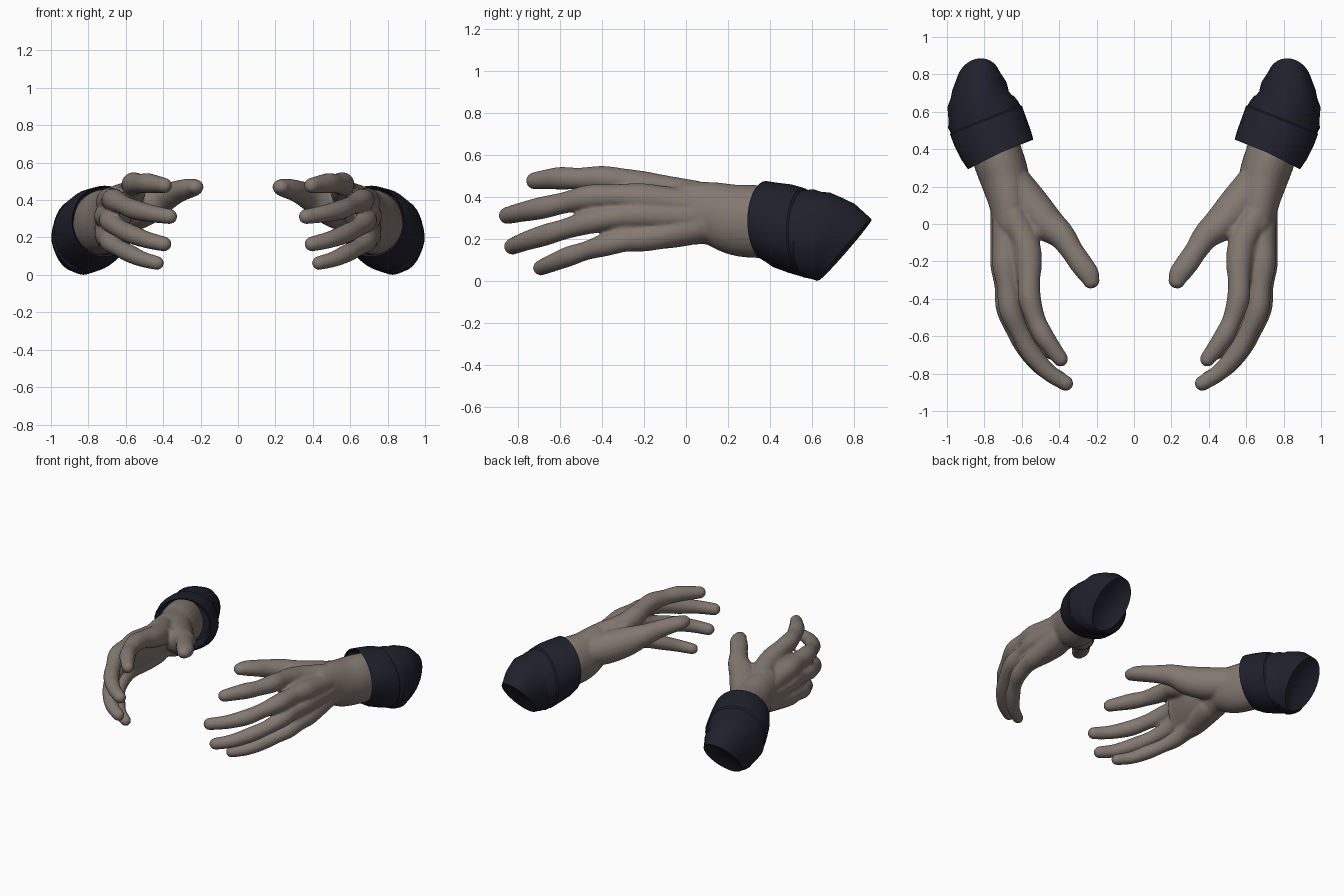
import bpy, bmesh, math
from mathutils import Vector

V = Vector


def material(name, rgb):
    m = bpy.data.materials.new(name)
    m.diffuse_color = (*rgb, 1)
    return m


SKIN = material("skin", (0.23, 0.19, 0.165))
CLOTH = material("navy cloth", (0.0145, 0.0145, 0.026))


def catmull(rows, steps):
    """Smoothly resample rows of numbers."""
    out = []
    for i in range(len(rows) - 1):
        p0, p1 = rows[max(i - 1, 0)], rows[i]
        p2, p3 = rows[i + 1], rows[min(i + 2, len(rows) - 1)]
        for s in range(steps):
            t = s / steps
            out.append([0.5 * (2 * b + (c - a) * t + (2 * a - 5 * b + 4 * c - d) * t * t
                               + (3 * b - a - 3 * c + d) * t ** 3)
                        for a, b, c, d in zip(p0, p1, p2, p3)])
    return out + [list(rows[-1])]


def skin_rings(bm, rings):
    """Bridge rings of points into a closed tube."""
    vs = [[bm.verts.new(p) for p in r] for r in rings]
    n = len(vs[0])
    for a, b in zip(vs, vs[1:]):
        for i in range(n):
            j = (i + 1) % n
            bm.faces.new((a[i], a[j], b[j], b[i]))
    bm.faces.new(vs[0][::-1])
    bm.faces.new(vs[-1])


def ellipse(c, side, up, n, wave=lambda t: 1.0):
    return [c + (side * math.cos(t) + up * math.sin(t)) * wave(t)
            for t in (2 * math.pi * i / n for i in range(n))]


def tube(bm, rows, steps=6, n=20, roll=0.0):
    """Tube through rows of x, y, z, half width, half height, with round ends."""
    rows = catmull(rows, steps)
    pts = [V(r[:3]) for r in rows]
    rings = []
    for i, r in enumerate(rows):
        d = (pts[min(i + 1, len(pts) - 1)] - pts[max(i - 1, 0)]).normalized()
        side = d.cross(V((-math.sin(roll), 0, math.cos(roll)))).normalized()
        up = side.cross(d)
        a, b = r[3], r[4]
        caps = [(0, 1)]
        if i in (0, len(rows) - 1):
            caps = [(math.sin(k), math.cos(k)) for k in (0, 0.4, 0.8, 1.15, 1.45)]
            if i == 0:
                caps = [(-s, c) for s, c in reversed(caps)]
        for s, c in caps:
            rings.append(ellipse(pts[i] + d * s * min(a, b), side * a * c, up * b * c, n))
    skin_rings(bm, rings)


def finish(bm, name, mat):
    bmesh.ops.recalc_face_normals(bm, faces=bm.faces)
    me = bpy.data.meshes.new(name)
    bm.to_mesh(me)
    bm.free()
    ob = bpy.data.objects.new(name, me)
    bpy.context.collection.objects.link(ob)
    me.materials.append(mat)
    return ob


def mirror(ob):
    m = ob.modifiers.new("mirror", 'MIRROR')
    m.use_mirror_merge = False


# ---- hand: forearm, palm, fingers and thumb fused into one smooth skin
bm = bmesh.new()
# forearm and wrist
tube(bm, [(0.80, 0.60, 0.25, .12, .15), (0.735, 0.38, 0.28, .135, .172),
          (0.693, 0.25, 0.29, .132, .170), (0.668, 0.12, 0.322, .112, .150),
          (0.665, 0.0, 0.32, .09, .150)], n=28)
# palm
tube(bm, [(0.67, 0.15, 0.32, .095, .13), (0.66, 0.0, 0.32, .092, .15),
          (0.65, -0.12, 0.325, .082, .165), (0.652, -0.22, 0.325, .066, .165),
          (0.652, -0.30, 0.33, .050, .155), (0.645, -0.35, 0.335, .036, .135)], n=28, roll=0.40)
# heel of the palm below the little finger
tube(bm, [(0.68, 0.10, 0.26, .06, .06), (0.665, 0.0, 0.24, .08, .072),
          (0.675, -0.12, 0.222, .07, .07), (0.69, -0.22, 0.205, .055, .06)])
# fingers: metacarpal, knuckle, joints, tip
fingers = {
    "index": [(0.65, 0.05, 0.40, .07), (0.58, -0.10, 0.43, .066), (0.562, -0.21, 0.455, .062),
              (0.562, -0.30, 0.477, .052), (0.558, -0.40, 0.488, .053), (0.525, -0.51, 0.488, .044),
              (0.485, -0.595, 0.490, .046), (0.44, -0.66, 0.485, .040), (0.393, -0.722, 0.478, .033)],
    "middle": [(0.68, 0.05, 0.36, .07), (0.685, -0.10, 0.38, .064), (0.685, -0.22, 0.395, .064),
               (0.675, -0.33, 0.403, .051), (0.66, -0.46, 0.398, .053), (0.61, -0.58, 0.373, .043),
               (0.55, -0.69, 0.348, .045), (0.46, -0.79, 0.327, .038), (0.365, -0.852, 0.312, .033)],
    "ring": [(0.69, 0.05, 0.31, .07), (0.70, -0.10, 0.31, .060), (0.70, -0.22, 0.315, .060),
             (0.69, -0.33, 0.305, .048), (0.68, -0.45, 0.285, .050), (0.635, -0.57, 0.25, .041),
             (0.575, -0.67, 0.22, .043), (0.49, -0.77, 0.188, .037), (0.395, -0.828, 0.165, .032)],
    "little": [(0.69, 0.05, 0.26, .07), (0.70, -0.10, 0.222, .058), (0.70, -0.20, 0.205, .056),
               (0.695, -0.29, 0.195, .048), (0.68, -0.385, 0.172, .046), (0.64, -0.475, 0.145, .037),
               (0.585, -0.56, 0.117, .040), (0.515, -0.64, 0.085, .034), (0.432, -0.693, 0.063, .029)],
}
PLUMP = 0.008
for rows in fingers.values():
    tube(bm, [(*r[:3], r[3] + PLUMP, r[3] + PLUMP) for r in rows])
# thumb with its fleshy base
tube(bm, [(0.65, 0.24, 0.33, .09, .10), (0.563, 0.11, 0.345, .105, .11),
          (0.475, 0.01, 0.375, .096, .10), (0.39, -0.06, 0.415, .074, .076),
          (0.333, -0.14, 0.44, .061, .062), (0.285, -0.21, 0.457, .061, .055),
          (0.245, -0.265, 0.466, .057, .049), (0.228, -0.305, 0.470, .046, .040)])
# web between thumb and index finger
tube(bm, [(0.49, 0.05, 0.38, .06, .06), (0.525, -0.02, 0.405, .05, .055),
          (0.565, -0.12, 0.425, .045, .055)])
hand = finish(bm, "hands", SKIN)
rm = hand.modifiers.new("fuse", 'REMESH')
rm.mode = 'VOXEL'
rm.voxel_size = 0.009
rm.use_smooth_shade = True
sm = hand.modifiers.new("soften", 'SMOOTH')
sm.factor = 0.5
sm.iterations = 5
mirror(hand)

# ---- sleeve: turned-up cuff, wrinkled cloth and slanted, hollowed end
across = V((0.93, -0.37, 0))


def ring(c, a, b, tilt=0.0, amp=0.0, phase=0.0, side=across, bulge=0.0):
    """Sleeve ring: tilt leans its top back, amp adds folds, bulge bows the outer side forward."""
    pts = ellipse(V(c), side.normalized() * a, V((0, tilt, b)), 36,
                  lambda t: 1 + amp * math.sin(3 * t + phase) + amp * 0.6 * math.sin(7 * t - phase))
    for i, p in enumerate(pts):
        p.y -= bulge * max(0, math.cos(2 * math.pi * i / 36))
    return pts


wide = V((1, -0.12, 0))
bm = bmesh.new()
skin_rings(bm, [
    ring((0.745, 0.46, 0.28), .160, .165),
    ring((0.716, 0.388, 0.287), .178, .180, 0, 0, 0, across, .015),
    ring((0.713, 0.382, 0.287), .188, .190, 0, 0, 0, across, .02),
    ring((0.738, 0.43, 0.268), .200, .203, 0, .010, 1, across, .01),
    ring((0.770, 0.50, 0.250), .206, .212, 0, .012, 1.3),
    ring((0.790, 0.555, 0.233), .207, .212, 0, .010, 1.6),
    ring((0.793, 0.562, 0.229), .200, .205, 0, .012, 1.6),
    ring((0.808, 0.590, 0.222), .199, .210, .02, .018, 2.4),
    ring((0.817, 0.615, 0.215), .187, .206, .03, .012, 3.2),
    ring((0.818, 0.645, 0.212), .182, .207, .04, .018, 4.2, wide),
    ring((0.826, 0.68, 0.202), .158, .198, .06, .012, 5.0, wide),
    ring((0.826, 0.715, 0.188), .148, .184, .09, .014, 5.8, wide),
    ring((0.832, 0.760, 0.150), .120, .145, .125, 0, 0, wide),
    ring((0.820, 0.735, 0.168), .07, .085, .07, 0, 0, wide),
    ring((0.815, 0.728, 0.172), .02, .025, .02, 0, 0, wide),
])
sleeve = finish(bm, "sleeves", CLOTH)
mirror(sleeve)
bpy.context.view_layer.objects.active = sleeve
sleeve.select_set(True)
bpy.ops.object.shade_smooth_by_angle(angle=math.radians(32))
